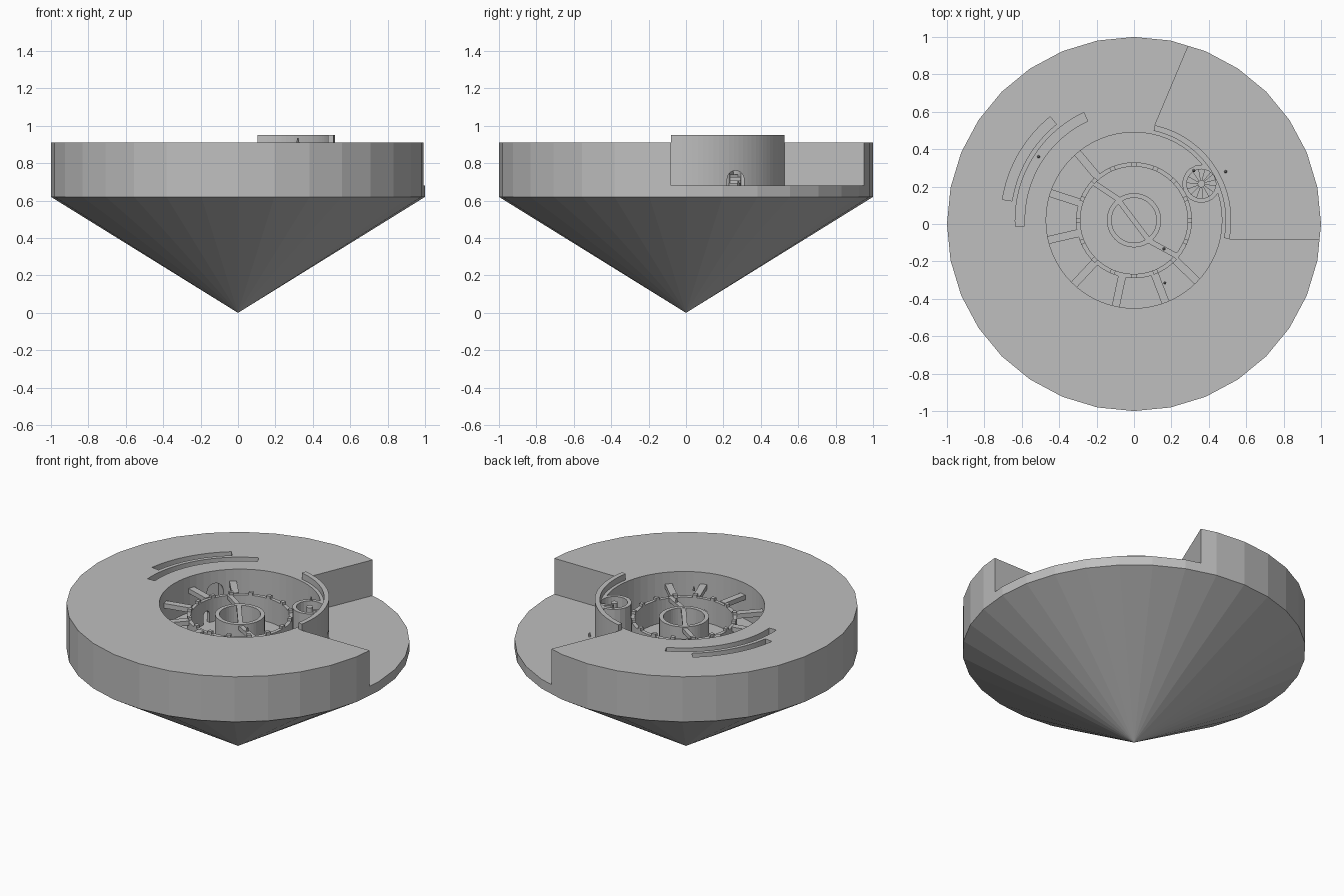
import bpy, bmesh, math
from mathutils import Vector, Matrix

if "Cube" in bpy.data.objects:
    bpy.data.objects.remove(bpy.data.objects["Cube"])

stone = bpy.data.materials.new("pale_grey_stone")
stone.diffuse_color = (0.52, 0.52, 0.52, 1)
stone.use_nodes = True
stone.node_tree.nodes["Principled BSDF"].inputs["Base Color"].default_value = stone.diffuse_color
CX, CY = 0.0, 0.02          # centre of the arena
FLOOR, TOP = 0.68, 0.91


def finish(name, bm):
    bmesh.ops.recalc_face_normals(bm, faces=bm.faces[:])
    me = bpy.data.meshes.new(name)
    bm.to_mesh(me)
    bm.free()
    me.materials.append(stone)
    ob = bpy.data.objects.new(name, me)
    bpy.context.collection.objects.link(ob)
    return ob


def prism(name, pts, z0, z1, matrix=None):
    bm = bmesh.new()
    lo = [bm.verts.new((x, y, z0)) for x, y in pts]
    hi = [bm.verts.new((x, y, z1)) for x, y in pts]
    bm.faces.new(lo)
    bm.faces.new(hi)
    n = len(pts)
    for i in range(n):
        j = (i + 1) % n
        bm.faces.new((lo[i], lo[j], hi[j], hi[i]))
    if matrix:
        bm.transform(matrix)
    return finish(name, bm)


def arc(r, a0, a1, n, cx=CX, cy=CY):
    return [(cx + r * math.cos(math.radians(a0 + (a1 - a0) * i / n)),
             cy + r * math.sin(math.radians(a0 + (a1 - a0) * i / n))) for i in range(n + 1)]


def disc(name, r, z0, z1, n=64, cx=CX, cy=CY):
    return prism(name, arc(r, 0, 360, n, cx, cy)[:-1], z0, z1)


def sector(name, r0, r1, a0, a1, z0, z1, n=24):
    return prism(name, arc(r1, a0, a1, n) + arc(r0, a1, a0, n), z0, z1)


def beam(name, p, q, w, z0, z1):
    p, q = Vector(p), Vector(q)
    d = (q - p).normalized()
    s = Vector((-d.y, d.x)) * w / 2
    return prism(name, [tuple(v) for v in (p + s, p - s, q - s, q + s)], z0, z1)


def boolean(ob, cutter, op='DIFFERENCE'):
    m = ob.modifiers.new("b", 'BOOLEAN')
    m.operation, m.solver, m.object = op, 'EXACT', cutter
    deps = bpy.context.evaluated_depsgraph_get()
    deps.update()
    me = bpy.data.meshes.new_from_object(ob.evaluated_get(deps))
    ob.modifiers.clear()
    ob.data = me
    bpy.data.objects.remove(cutter)


def arch(angle, r0, r1, w, h, z=FLOOR, cx=CX, cy=CY):
    # round-topped doorway cutter pointing outwards along angle
    pts = [(-w / 2, 0)] + [(w / 2 * math.cos(math.pi * (1 - i / 10)),
           h - w / 2 + w / 2 * math.sin(math.pi * i / 10)) for i in range(11)] + [(w / 2, 0)]
    a = math.radians(angle)
    c, s = math.cos(a), math.sin(a)
    m = Matrix(((-s, 0, c, cx), (c, 0, s, cy), (0, 1, 0, z), (0, 0, 0, 1)))
    return prism("cutter", pts, r0, r1, m)


# island: cone below, 32-sided disc above
bm = bmesh.new()
apex = bm.verts.new((0, 0, 0))
rim = arc(1, 0, 360, 32, 0, 0)[:-1]
lo = [bm.verts.new((x, y, 0.62)) for x, y in rim]
hi = [bm.verts.new((x, y, TOP)) for x, y in rim]
bm.faces.new(hi)
for i in range(32):
    j = (i + 1) % 32
    bm.faces.new((lo[i], lo[j], hi[j], hi[i]))
    bm.faces.new((apex, lo[j], lo[i]))
island = finish("island", bm)

# open wedge on the right, leaving a curved retaining wall
wedge = arc(0.52, -11.1, 77.6, 28) + [(0.5, 1.45), (1.5, 1.5), (1.5, -0.08)]
boolean(island, prism("cutter", wedge, FLOOR, 1.2))
# central well
boolean(island, disc("cutter", 0.47, FLOOR, 1.2))
# curved trenches
boolean(island, sector("cutter", 0.66, 0.712, 129, 171, 0.86, 1.0))
boolean(island, sector("cutter", 0.585, 0.635, 115, 183, 0.86, 1.0))
# arched niche in the well wall
boolean(island, arch(143, 0.4, 0.56, 0.10, 0.15))

# stair tower joined to the wall, hollowed, with a door
SX, SY = 0.36, 0.215
boolean(island, disc("cutter", 0.102, 0.65, TOP, 20, SX, SY), 'UNION')
boolean(island, disc("cutter", 0.078, FLOOR, 1.2, 24, SX, SY))
boolean(island, arch(0, 0.0, 0.3, 0.09, 0.08, FLOOR, SX, 0.265))
disc("stair_post", 0.02, FLOOR, 0.91, 16, SX, SY)
for i in range(14):
    a = 50 + i * 25
    z = FLOOR + 0.015 * (i + 1)
    prism("stair_step", [(SX, SY)] + arc(0.08, a, a + 25, 3, SX, SY), z - 0.015, z)

# parapet on the retaining wall
sector("parapet", 0.49, 0.52, -11.1, 77.6, TOP - 0.01, 0.95, 28)

# battlement ring with doors
ring = disc("battlement_ring", 0.31, 0.67, 0.83)
boolean(ring, disc("cutter", 0.287, 0.6, 1))
for a in (168, 281):
    boolean(ring, arch(a, 0.25, 0.35, 0.05, 0.08))
for i in range(16):
    a = i * 22.5
    sector("merlon", 0.287, 0.31, a - 2.5, a + 2.5, 0.825, 0.847, 2)

# central tub
tub = disc("central_tub", 0.145, 0.67, 0.84, 48)
boolean(tub, disc("cutter", 0.12, FLOOR, 1, 48))

# spoke bridges from the ring to the well wall
for a in (130, 162, 193, 227, 258, 291, 316):
    c, s = math.cos(math.radians(a)), math.sin(math.radians(a))
    beam("spoke_bridge", (CX + 0.305 * c, CY + 0.305 * s),
         (CX + 0.475 * c, CY + 0.475 * s), 0.042, 0.805, 0.835)

# crossing walkway over the tub
beam("walkway_left", (-0.222, 0.225), (-0.08, 0.13), 0.028, 0.805, 0.832)
beam("walkway_middle", (-0.085, 0.13), (0.085, -0.095), 0.028, 0.815, 0.838)
beam("walkway_right", (0.08, -0.09), (0.236, -0.175), 0.028, 0.805, 0.832)

# tiny standing figures
for x, y, z in ((-0.51, 0.36, 0.86), (0.16, -0.133, 0.832), (0.165, -0.315, 0.835),
                (0.32, 0.285, TOP), (0.49, 0.28, FLOOR)):
    bm = bmesh.new()
    bmesh.ops.create_cone(bm, cap_ends=True, segments=8, radius1=0.008, radius2=0.005,
                          depth=0.018, matrix=Matrix.Translation((x, y, z + 0.009)))
    bmesh.ops.create_uvsphere(bm, u_segments=8, v_segments=6, radius=0.005,
                              matrix=Matrix.Translation((x, y, z + 0.021)))
    finish("figure", bm)
